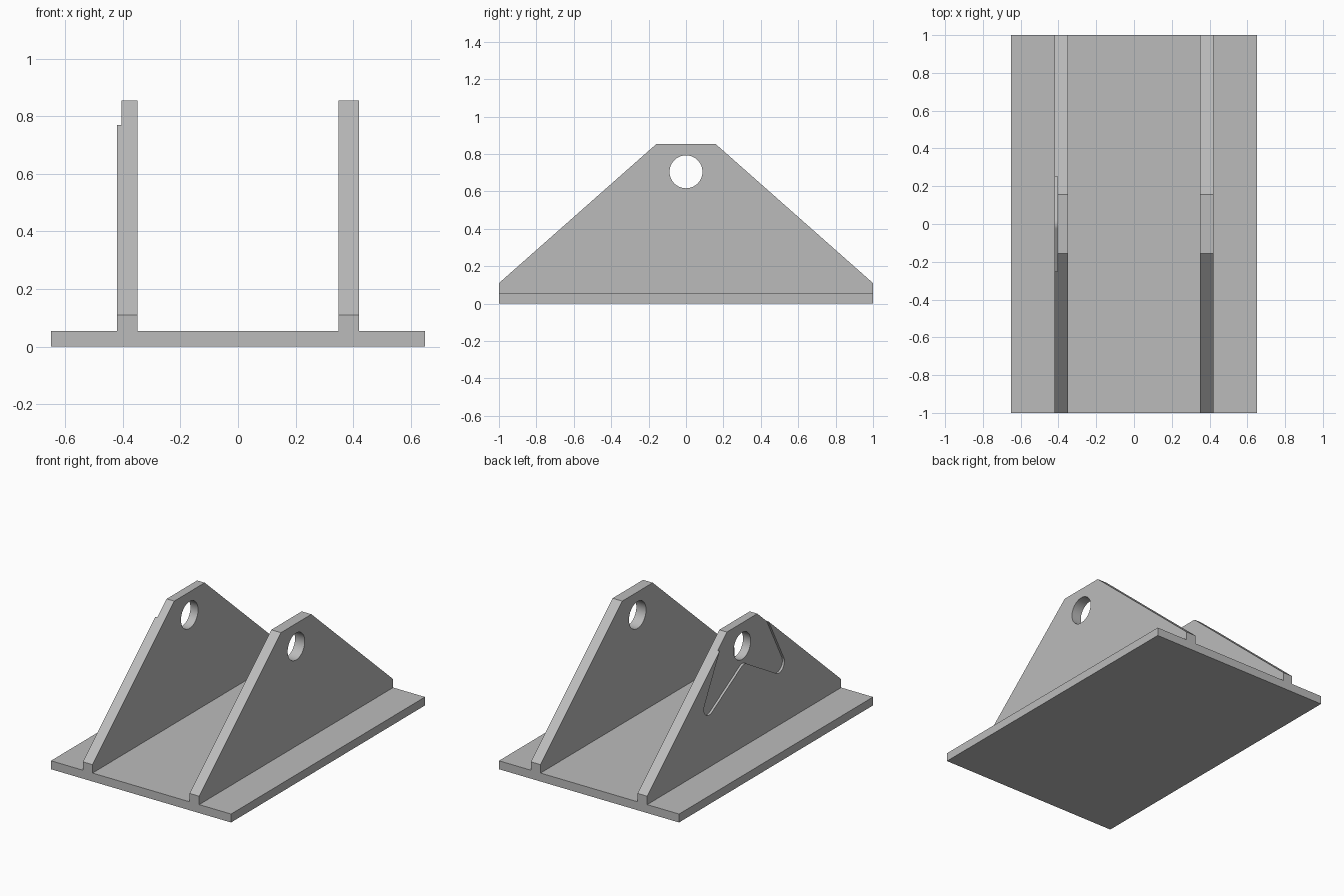
import bpy, bmesh, math
from mathutils import Vector

cube = bpy.data.objects.get("Cube")
if cube:
    bpy.data.objects.remove(cube, do_unlink=True)

grey = bpy.data.materials.new("plain grey")
grey.use_nodes = True
colour = (0.5, 0.5, 0.5, 1)
grey.diffuse_color = colour
grey.node_tree.nodes["Principled BSDF"].inputs["Base Color"].default_value = colour


def extrude_profile(name, profile, x0, x1):
    """Solid made from a (y, z) outline drawn out from x0 to x1."""
    bm = bmesh.new()
    face = bm.faces.new([bm.verts.new((x0, y, z)) for y, z in profile])
    moved = bmesh.ops.extrude_face_region(bm, geom=[face])["geom"]
    verts = [g for g in moved if isinstance(g, bmesh.types.BMVert)]
    bmesh.ops.translate(bm, verts=verts, vec=(x1 - x0, 0, 0))
    bmesh.ops.recalc_face_normals(bm, faces=bm.faces)
    mesh = bpy.data.meshes.new(name)
    bm.to_mesh(mesh)
    bm.free()
    mesh.materials.append(grey)
    obj = bpy.data.objects.new(name, mesh)
    bpy.context.collection.objects.link(obj)
    return obj


def arc(cy, cz, r, start, end, steps):
    """Points along a circular arc, angles in degrees."""
    angles = [math.radians(start + (end - start) * i / steps) for i in range(steps + 1)]
    return [(cy + r * math.cos(a), cz + r * math.sin(a)) for a in angles]


def cut(target, cutter):
    """Subtract the cutter and discard it."""
    bpy.context.view_layer.objects.active = target
    mod = target.modifiers.new("cut", "BOOLEAN")
    mod.operation = "DIFFERENCE"
    mod.solver = "EXACT"
    mod.object = cutter
    bpy.ops.object.modifier_apply(modifier=mod.name)
    bpy.data.objects.remove(cutter, do_unlink=True)


# Base plate
BASE = 0.055
extrude_profile("base_plate", [(-1, 0), (1, 0), (1, BASE), (-1, BASE)], -0.65, 0.65)

# Two upright side plates, each with a round pin hole
half = [(1, BASE), (1, 0.11), (0.157, 0.855)]
outline = half + [(-y, z) for y, z in reversed(half)]
plates = {}
for name, x0 in (("right_side_plate", -0.42), ("left_side_plate", 0.35)):
    plate = extrude_profile(name, outline, x0, x0 + 0.07)
    hole = arc(0, 0.705, 0.088, 0, 360, 64)[:-1]
    cut(plate, extrude_profile("hole_cutter", hole, x0 - 0.1, x0 + 0.17))
    plates[name] = plate

# Shallow two-legged recess on the outer face of the right plate
leg = [(0.2, 0.87), (0.245, 0.785)] + arc(0.36, 0.45, 0.055, 28, -121, 12)
notch = arc(0, 0.54, 0.05, 59, 90, 4)
side = leg + notch
recess = side + [(-y, z) for y, z in reversed(side[:-1])]
cut(plates["right_side_plate"], extrude_profile("recess_cutter", recess, -0.5, -0.405))

# Smooth the round walls, keep the edges sharp
for plate in plates.values():
    bpy.ops.object.select_all(action="DESELECT")
    plate.select_set(True)
    bpy.context.view_layer.objects.active = plate
    bpy.ops.object.shade_smooth_by_angle(angle=math.radians(30))
